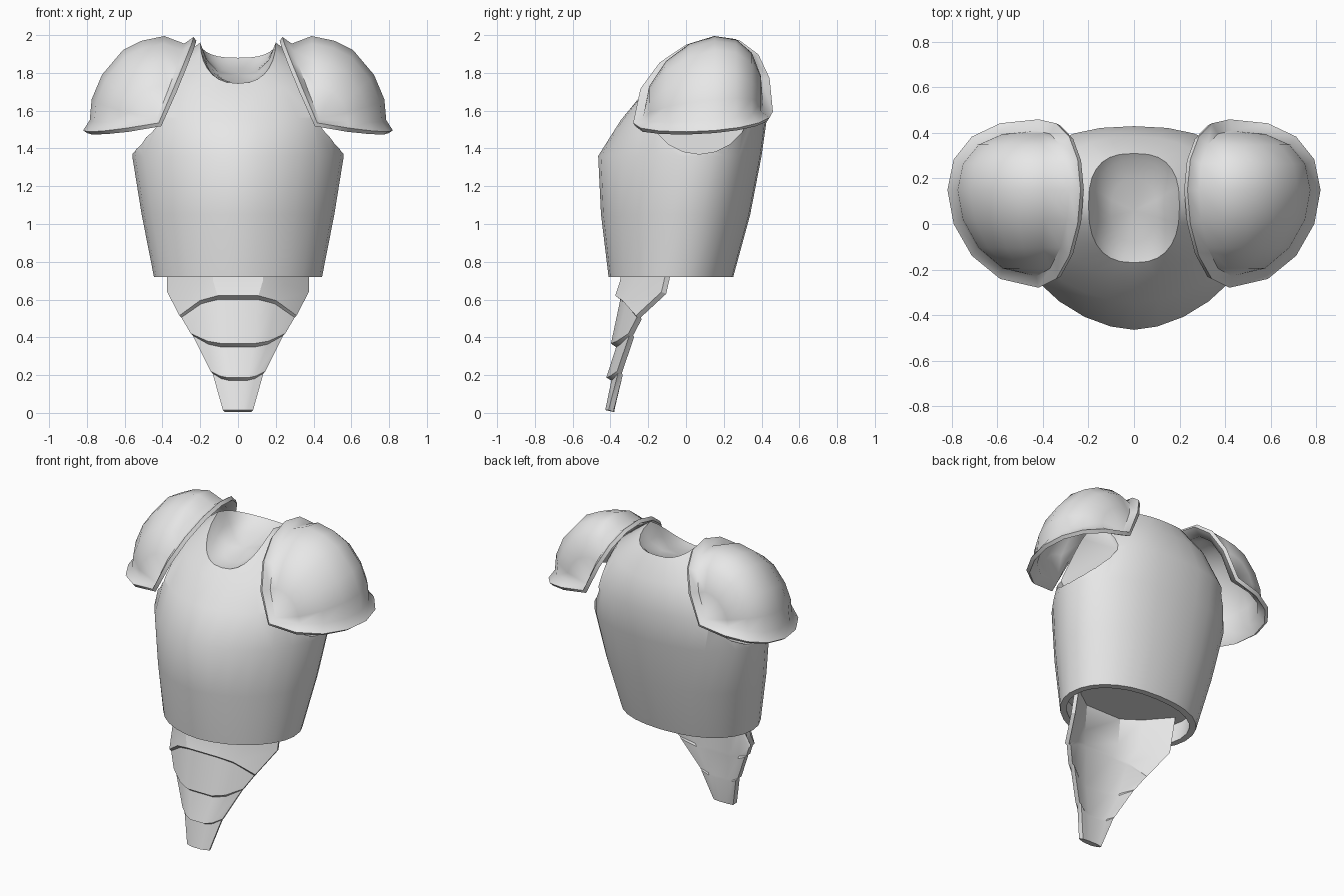
import bpy, bmesh
from math import sin, cos, pi, copysign, radians

if "Cube" in bpy.data.objects:
    bpy.data.objects.remove(bpy.data.objects["Cube"], do_unlink=True)

steel = bpy.data.materials.new("plain_grey_steel")
steel.use_nodes = True
steel.diffuse_color = (0.8, 0.8, 0.8, 1)
steel.node_tree.nodes["Principled BSDF"].inputs["Base Color"].default_value = (0.8, 0.8, 0.8, 1)


def activate(ob):
    bpy.ops.object.select_all(action='DESELECT')
    ob.select_set(True)
    bpy.context.view_layer.objects.active = ob


def loft(name, rows, closed=False, caps=False):
    """Skin a sheet or tube across rows of points."""
    bm = bmesh.new()
    grid = [[bm.verts.new(p) for p in row] for row in rows]
    n = len(rows[0])
    for lower, upper in zip(grid, grid[1:]):
        for j in range(n if closed else n - 1):
            k = (j + 1) % n
            bm.faces.new((lower[j], lower[k], upper[k], upper[j]))
    if caps:
        # Cap in strips between the front and back halves of each end row
        for row, flip in ((grid[0], True), (grid[-1], False)):
            for j in range(n // 2 - 1):
                quad = (row[j], row[j + 1], row[n - 2 - j], row[n - 1 - j])
                bm.faces.new(quad[::-1] if flip else quad)
    bmesh.ops.remove_doubles(bm, verts=bm.verts, dist=0.0005)
    mesh = bpy.data.meshes.new(name)
    bm.to_mesh(mesh)
    bm.free()
    mesh.materials.append(steel)
    ob = bpy.data.objects.new(name, mesh)
    bpy.context.collection.objects.link(ob)
    return ob


def smooth(ob, angle):
    activate(ob)
    bpy.ops.object.shade_smooth_by_angle(angle=radians(angle))


def power(v, p):
    return copysign(abs(v) ** p, v)


# Breastplate: rings from the recessed underside up to the scooped neck
def body_ring(w, front, back, cy, z_front, z_side, z_back, p_front, p_back, n=28):
    pts = []
    for i in range(n):
        t = 2 * pi * i / n
        c = cos(t)
        reach, z_end, p = (cy - front, z_front, p_front) if c > 0 else (back - cy, z_back, p_back)
        pts.append((w * power(sin(t), p), cy - reach * power(c, p),
                    z_side + (z_end - z_side) * abs(c)))
    return pts


rings = [
    (0, -0.06, -0.06, -0.06, 0.85, 0.85, 0.85, 1, 1),
    (0.425, -0.385, 0.235, -0.06, 0.85, 0.85, 0.85, 1.08, 0.9),
    (0.405, -0.37, 0.21, -0.06, 0.72, 0.72, 0.72, 1.08, 0.9),
    (0.445, -0.41, 0.25, -0.06, 0.72, 0.72, 0.72, 1.08, 0.9),
    (0.51, -0.45, 0.34, 0.0, 1.05, 1.05, 1.05, 1.1, 0.9),
    (0.56, -0.465, 0.40, 0.05, 1.36, 1.36, 1.36, 1.13, 0.9),
    (0.53, -0.345, 0.43, 0.06, 1.55, 1.60, 1.57, 1.08, 0.85),
    (0.38, -0.23, 0.385, 0.08, 1.69, 1.83, 1.75, 0.95, 0.85),
    (0.20, -0.17, 0.31, 0.08, 1.745, 1.96, 1.88, 0.8, 0.75),
    (0.165, -0.15, 0.28, 0.08, 1.745, 1.87, 1.86, 0.8, 0.75),
    (0.10, -0.08, 0.20, 0.07, 1.75, 1.80, 1.825, 0.9, 0.9),
    (0, 0.06, 0.06, 0.06, 1.785, 1.785, 1.785, 1, 1),
]
breastplate = loft("breastplate", [body_ring(*r) for r in rings], closed=True)

# Arm recesses
for side in (1, -1):
    bpy.ops.mesh.primitive_cylinder_add(vertices=20, radius=0.28, depth=0.6,
                                        location=(side * 0.70, 0.07, 1.65),
                                        rotation=(0, pi / 2, 0))
    cutter = bpy.context.object
    cutter.name = "arm_hole_cutter"
    cutter.hide_render = True
    activate(breastplate)
    cut = breastplate.modifiers.new("arm_hole", 'BOOLEAN')
    cut.operation = 'DIFFERENCE'
    cut.solver = 'EXACT'
    cut.object = cutter
    bpy.ops.object.modifier_apply(modifier=cut.name)
    bpy.data.objects.remove(cutter, do_unlink=True)
smooth(breastplate, 45)


# Shoulder guards: front-to-back arcs fanned from the neck side to the outside
def shoulder_arc(side, apex_x, apex_z, rim, n=8):
    y0, y1, pole_x, pole_z = (-0.28, 0.46, 0.42, 1.565) if rim else (-0.23, 0.41, 0.43, 1.585)
    pts = []
    for i in range(n + 1):
        u = pi * i / n
        s = max(sin(u), 0) ** 0.9
        pts.append((side * (pole_x + (apex_x - pole_x) * s),
                    (y0 + y1) / 2 + (y1 - y0) / 2 * cos(u) + 0.06 * s * s,
                    pole_z + 0.03 * cos(u) + (apex_z - pole_z) * s))
    return pts if side > 0 else pts[::-1]


arcs = [(0.235, 1.99, True), (0.285, 1.955, False), (0.39, 1.995, False),
        (0.51, 1.97, False), (0.61, 1.92, False), (0.72, 1.79, False),
        (0.775, 1.66, False), (0.785, 1.55, False), (0.82, 1.495, True)]
for side, label in ((1, "left"), (-1, "right")):
    guard = loft(label + "_shoulder_guard", [shoulder_arc(side, *a) for a in arcs])
    shell = guard.modifiers.new("thickness", 'SOLIDIFY')
    shell.thickness = 0.025
    shell.offset = -1
    activate(guard)
    bpy.ops.object.modifier_apply(modifier=shell.name)
    smooth(guard, 60)


# Waist guard: stepped plates in front, one smooth curved back
def arc_row(w, z_mid, z_edge, y_mid, y_edge):
    return [(w * k, y_mid + (y_edge - y_mid) * k * k,
             z_mid + (z_edge - z_mid) * abs(k) ** 3)
            for k in (1, 0.65, 0.35, -0.35, -0.65, -1)]


def plate_row(w, z_mid, z_edge, y_mid, y_edge):
    front = arc_row(w, z_mid, z_edge, y_mid, y_edge)
    back = arc_row(w - 0.01, z_mid - 0.01, z_edge - 0.01, 0.08 * z_mid - 0.38, y_edge + 0.025)
    return front + back[::-1]


plates = [
    (0.375, 0.86, 0.86, -0.355, -0.08),
    (0.375, 0.70, 0.64, -0.38, -0.13),
    (0.31, 0.625, 0.515, -0.39, -0.265),
    (0.30, 0.605, 0.505, -0.36, -0.26),
    (0.25, 0.365, 0.42, -0.41, -0.305),
    (0.24, 0.345, 0.41, -0.38, -0.30),
    (0.145, 0.185, 0.22, -0.43, -0.365),
    (0.135, 0.17, 0.21, -0.40, -0.36),
    (0.08, 0.015, 0.015, -0.43, -0.41),
]
waist_guard = loft("waist_guard_plates", [plate_row(*p) for p in plates], closed=True, caps=True)
smooth(waist_guard, 30)
